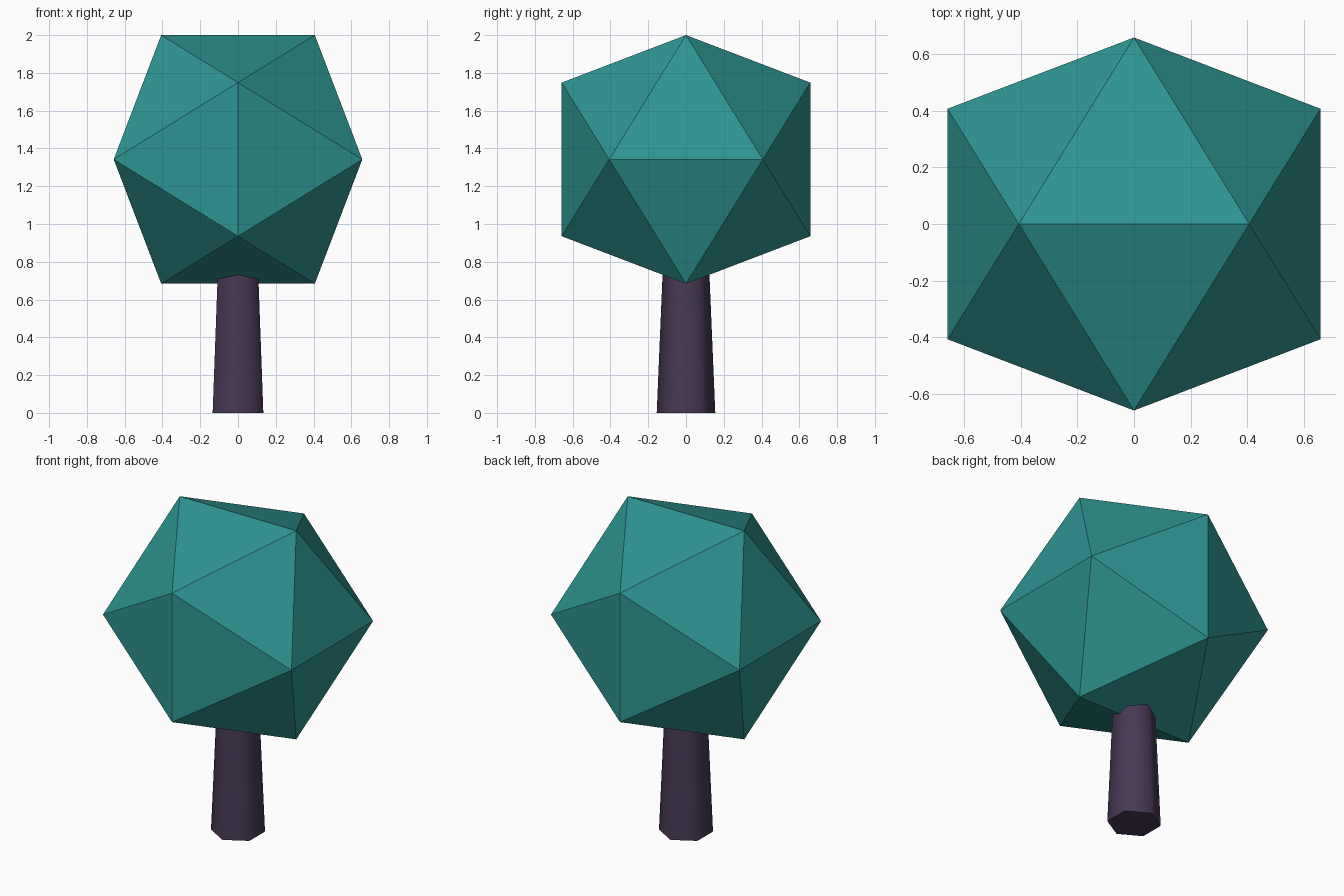
import bpy, bmesh, math

if "Cube" in bpy.data.objects:
    bpy.data.objects.remove(bpy.data.objects["Cube"])


def paint(obj, name, color):
    mat = bpy.data.materials.new(name)
    mat.diffuse_color = (*color, 1)
    mat.use_nodes = True
    mat.node_tree.nodes["Principled BSDF"].inputs["Base Color"].default_value = mat.diffuse_color
    obj.data.materials.append(mat)


# Tapered hexagonal trunk, corners on +-y, running up into the foliage
bm = bmesh.new()
rings = []
for radius, z in ((0.155, 0), (0.117, 0.9)):
    rings.append([bm.verts.new((radius * math.sin(i * math.pi / 3),
                                radius * math.cos(i * math.pi / 3), z))
                  for i in range(6)])
for i in range(6):
    j = (i + 1) % 6
    bm.faces.new((rings[0][i], rings[0][j], rings[1][j], rings[1][i]))
for ring in rings:
    bm.faces.new(ring)
bmesh.ops.recalc_face_normals(bm, faces=bm.faces[:])
mesh = bpy.data.meshes.new("trunk")
bm.to_mesh(mesh)
bm.free()
trunk = bpy.data.objects.new("trunk", mesh)
bpy.context.collection.objects.link(trunk)
bpy.context.view_layer.objects.active = trunk
trunk.select_set(True)
bpy.ops.object.shade_smooth_by_angle(angle=math.radians(65))
paint(trunk, "dark_bark", (0.064, 0.04, 0.09))

# Faceted foliage: icosahedron with edges level along the axes
long = 0.658
short = long / ((1 + math.sqrt(5)) / 2)
bm = bmesh.new()
for s in (-short, short):
    for t in (-long, long):
        for co in ((s, 0, t), (t, s, 0), (0, t, s)):
            bm.verts.new(co)
bmesh.ops.convex_hull(bm, input=bm.verts[:])
bmesh.ops.recalc_face_normals(bm, faces=bm.faces[:])
mesh = bpy.data.meshes.new("foliage")
bm.to_mesh(mesh)
bm.free()
foliage = bpy.data.objects.new("foliage", mesh)
foliage.location.z = 2 - long
bpy.context.collection.objects.link(foliage)
paint(foliage, "teal_leaves", (0.027, 0.296, 0.285))
